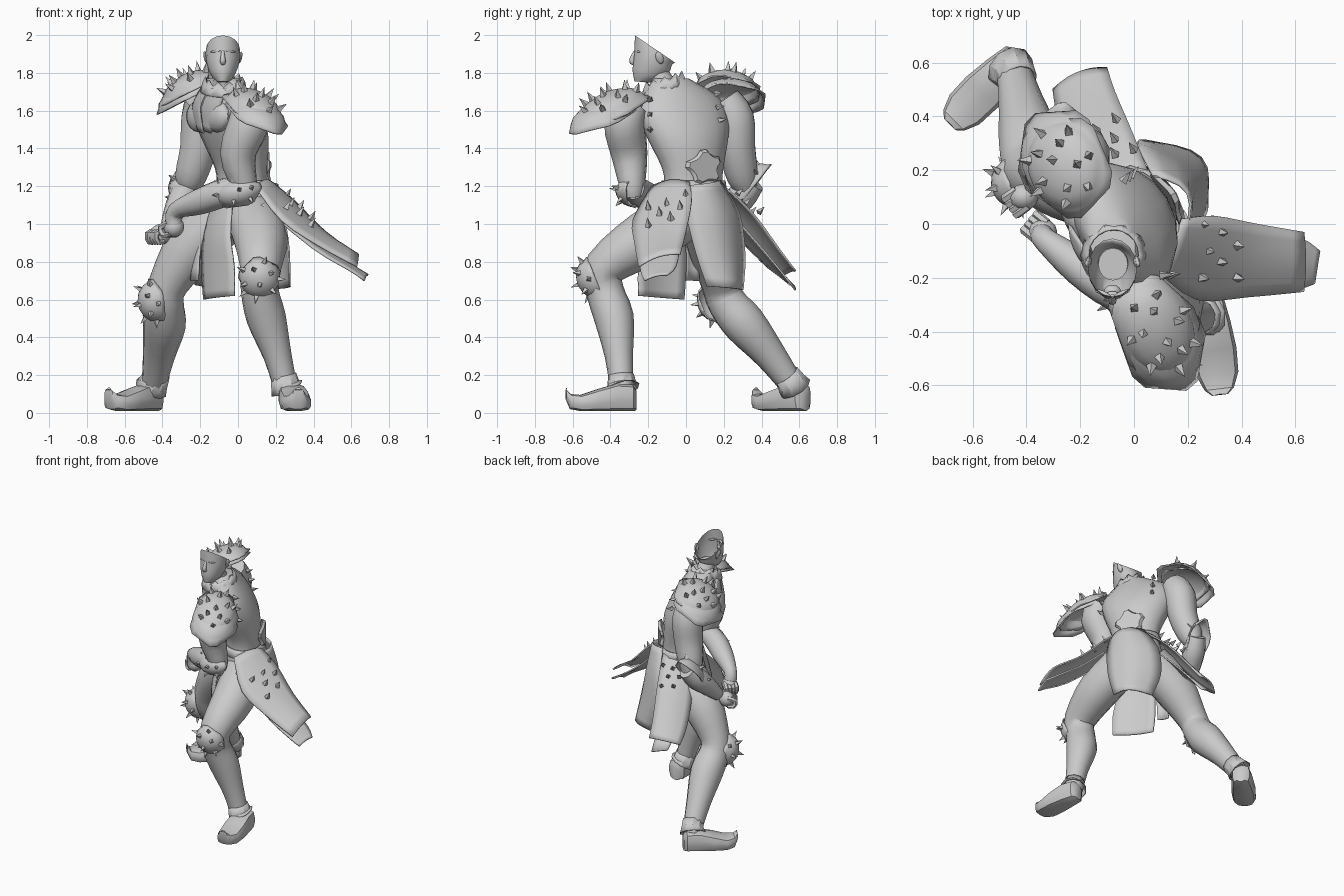
import bpy, bmesh, math, random
from mathutils import Vector as V, Matrix

if "Cube" in bpy.data.objects:
    bpy.data.objects.remove(bpy.data.objects["Cube"])

random.seed(4)
grey = bpy.data.materials.new("plain grey")
grey.diffuse_color = (0.6, 0.6, 0.6, 1)
grey.use_nodes = True
grey.node_tree.nodes["Principled BSDF"].inputs["Base Color"].default_value = grey.diffuse_color
spike_list = []                                   # (base, direction, length)


def finish(name, bm, angle=50, thick=0):
    bmesh.ops.recalc_face_normals(bm, faces=bm.faces)
    me = bpy.data.meshes.new(name)
    bm.to_mesh(me)
    bm.free()
    ob = bpy.data.objects.new(name, me)
    bpy.context.collection.objects.link(ob)
    me.materials.append(grey)
    bpy.ops.object.select_all(action='DESELECT')
    bpy.context.view_layer.objects.active = ob
    ob.select_set(True)
    bpy.ops.object.shade_smooth_by_angle(angle=math.radians(angle))
    if thick:
        m = ob.modifiers.new("thickness", 'SOLIDIFY')
        m.thickness, m.offset = thick, 0
    return ob


def loft(name, rings, caps=(True, True), closed=True, **kw):
    bm = bmesh.new()
    rows = [[bm.verts.new(p) for p in r] for r in rings]
    n = len(rows[0])
    for a, b in zip(rows, rows[1:]):
        for i in range(n if closed else n - 1):
            j = (i + 1) % n
            bm.faces.new((a[i], a[j], b[j], b[i]))
    if caps[0] and closed:
        bm.faces.new(rows[0])
    if caps[1] and closed:
        bm.faces.new(rows[-1])
    return finish(name, bm, **kw)


def spline(pts, steps=3):
    """Catmull-Rom through tuples of any size."""
    ps = [pts[0]] + list(pts) + [pts[-1]]
    out = []
    for k in range(1, len(ps) - 2):
        a, b, c, d = ps[k - 1:k + 3]
        for s in range(steps):
            t = s / steps
            out.append(tuple(0.5 * (2 * q + (r - p) * t + (2 * p - 5 * q + 4 * r - w) * t * t
                                    + (3 * q - p - 3 * r + w) * t ** 3)
                             for p, q, r, w in zip(a, b, c, d)))
    return out + [tuple(pts[-1])]


def limb(name, pts, n=12, steps=3, caps=(True, True), **kw):
    ps = spline(pts, steps)
    rings = []
    u = V((1, 0.2, 0.1))
    for k, p in enumerate(ps):
        t = V(ps[min(k + 1, len(ps) - 1)][:3]) - V(ps[max(k - 1, 0)][:3])
        t.normalize()
        u = (u - t * u.dot(t)).normalized()
        v = t.cross(u)
        rings.append([V(p[:3]) + (u * math.cos(a) + v * math.sin(a)) * p[3]
                      for a in (2 * math.pi * i / n for i in range(n))])
    return loft(name, rings, caps, **kw)


def stack(name, rows, axis, n=16, steps=3, caps=(True, True), **kw):
    """Horizontal ellipse rings: cx, cy, cz, half width, half depth, slope along y."""
    u = V((axis[0], axis[1], 0)).normalized()
    v = V((-u.y, u.x, 0))
    rings = []
    for cx, cy, cz, rx, ry, sl in spline(rows, steps):
        ring = []
        for i in range(n):
            a = 2 * math.pi * i / n
            d = u * math.cos(a) * rx + v * math.sin(a) * ry
            ring.append(V((cx, cy, cz + sl * d.y)) + d)
        rings.append(ring)
    return loft(name, rings, caps, **kw)


def dome(name, c, L, W, size, flare=1.15, drop=0.2, spikes=(), length=0.05, n=20):
    L, W = V(L).normalized(), V(W)
    W = (W - L * W.dot(L)).normalized()
    N = L.cross(W)
    M = Matrix((L * size[0], W * size[1], N * size[2])).transposed()
    rings = []
    for ph in (0.1, 0.45, 0.8, 1.15, 1.5):
        rings.append([V(c) + M @ V((math.sin(ph) * math.cos(a), math.sin(ph) * math.sin(a), math.cos(ph)))
                      for a in (2 * math.pi * i / n for i in range(n))])
    rings.append([V(c) + M @ V((f * math.cos(a), f * math.sin(a), -drop))
                  for a, f in ((2 * math.pi * i / n, flare + 0.06 * (-1) ** (i // 2)) for i in range(n))])
    for ph, th in spikes:
        d = V((math.sin(ph) * math.cos(th), math.sin(ph) * math.sin(th), math.cos(ph)))
        p = M @ d
        nrm = L * (d.x / size[0]) + W * (d.y / size[1]) + N * (d.z / size[2])
        spike_list.append((V(c) + p, nrm.normalized(), length))
    return loft(name, rings, (True, False), angle=40, thick=0.008)


def panel(name, rows, bulge=0.03, out=(0, 0, 1), thick=0.01, cols=6):
    """Cloth strip; each row is left point + right point."""
    rings = []
    for r in spline(rows, 3):
        a, b = V(r[:3]), V(r[3:])
        rings.append([a.lerp(b, i / cols) + V(out) * bulge * math.sin(math.pi * i / cols)
                      for i in range(cols + 1)])
    return loft(name, rings, closed=False, thick=thick)


def blob(name, c, size, rot=(0, 0, 0), seg=12):
    bm = bmesh.new()
    turn = Matrix.Rotation(rot[2], 4, 'Z') @ Matrix.Rotation(rot[1], 4, 'Y') @ Matrix.Rotation(rot[0], 4, 'X')
    bmesh.ops.create_uvsphere(bm, u_segments=seg, v_segments=8, radius=1,
                              matrix=Matrix.Translation(c) @ turn @ Matrix.Diagonal((*size, 1)))
    return finish(name, bm)


# legs
limb("front_leg", [(.07, -.01, 1.05, .14), (.12, -.22, .92, .145), (.12, -.43, .77, .11), (.115, -.43, .65, .1),
                   (.15, -.38, .5, .105), (.21, -.355, .3, .075), (.255, -.34, .12, .062)])
limb("back_leg", [(-.06, .1, 1.05, .14), (-.24, .15, .88, .145), (-.37, .185, .68, .105), (-.39, .22, .58, .105),
                  (-.39, .31, .47, .115), (-.42, .45, .3, .085), (-.45, .58, .12, .062)])


# curled-toe boots with flared cuffs
def boot(name, heel, yaw, cuff):
    d = V((math.cos(yaw), math.sin(yaw), 0))
    s = V((-d.y, d.x, 0))
    rings = []
    for t, half, lo, hi in ((-.005, .03, .012, .12), (.015, .058, .01, .15), (.1, .072, .01, .155), (.2, .082, .01, .125),
                            (.29, .078, .01, .095), (.345, .055, .02, .1), (.368, .03, .07, .125), (.365, .008, .125, .135)):
        ring = []
        for i in range(12):
            a = 2 * math.pi * (i + .5) / 12
            z = (lo + hi) / 2 + max(-.5, min(.5, .58 * math.sin(a))) * (hi - lo)
            ring.append(V((*heel, z)) + d * t + s * half * max(-1, min(1, 1.2 * math.cos(a))))
        rings.append(ring)
    loft(name, rings, angle=40)
    limb(name + "_cuff", cuff, steps=1, n=10, caps=(False, False), thick=.006, angle=30)


boot("front_boot", (.275, -.27), math.radians(-83), [(.26, -.335, .13, .09), (.25, -.34, .15, .075), (.24, -.345, .2, .066)])
boot("back_boot", (-.425, .63), math.radians(-135), [(-.46, .578, .13, .088), (-.445, .56, .16, .075), (-.43, .53, .2, .07)])

# spiked knee guards
ring5 = [(0, 0)] + [(.85, .4 + i * 1.2566) for i in range(5)] + [(1.35, 1.0 + i * 1.2566) for i in range(5)]
dome("front_knee_guard", (.115, -.495, .71), (0, -.4, 1), (-1, 0, 0), (.105, .1, .08), 1.05, .2, ring5, .05)
dome("back_knee_guard", (-.445, .15, .59), (-.15, -.25, 1), (-.4, .85, 0), (.105, .09, .08), 1.05, .2, ring5, .05)

# trunk
ax = (.51, -.86)
stack("torso", [(.03, .05, 1.0, .16, .11, 0), (.03, .05, 1.1, .19, .14, 0), (.02, .04, 1.2, .165, .12, 0), (.015, .035, 1.3, .175, .125, 0),
                (-.015, .01, 1.45, .23, .155, 0), (-.055, -.015, 1.58, .265, .15, 0), (-.075, -.03, 1.68, .215, .115, 0),
                (-.078, -.08, 1.77, .1, .08, 0)], ax)
stack("belt", [(.03, .04, 1.17, .19, .145, 0), (.025, .04, 1.2, .18, .137, 0), (.02, .04, 1.23, .176, .13, 0)], ax,
      steps=1, caps=(False, False), thick=.008)
blob("left_pectoral", (-.11, -.155, 1.57), (.11, .05, .085), (0, 0, -1.03))
blob("right_pectoral", (-.205, .01, 1.57), (.11, .05, .085), (0, 0, -1.03))
# back buckle plate with a lobed outline
bu, bw = V((.51, -.86, 0)), V((.86, .51, 0))
loft("back_buckle", [[V((.025, .04, 1.3)) + bw * (dist - .03 * math.cos(a) ** 2) + bu * .1 * r * math.cos(a) * f + V((0, 0, .085 * r * math.sin(a) * f))
                      for a, f in ((2 * math.pi * i / 20, 1 + .12 * (-1) ** (i // 2)) for i in range(20))] for dist, r in ((.13, 1), (.15, .85))], angle=30)

# arms and fists
limb("left_upper_arm", [(.05, -.28, 1.63, .09), (.06, -.325, 1.54, .11), (.0, -.3, 1.37, .097), (.035, -.285, 1.2, .068), (.04, -.28, 1.14, .05)])
limb("left_forearm", [(.06, -.28, 1.19, .06), (-.06, -.25, 1.17, .075), (-.2, -.16, 1.12, .07), (-.33, -.06, 1.07, .045), (-.34, -.04, 1.0, .045)])
limb("right_upper_arm", [(-.19, .2, 1.66, .09), (-.195, .255, 1.56, .108), (-.21, .27, 1.4, .1), (-.25, .3, 1.25, .085), (-.26, .33, 1.17, .05)])
limb("right_forearm", [(-.26, .36, 1.22, .06), (-.29, .29, 1.14, .078), (-.33, .21, 1.06, .065), (-.37, .14, .98, .043)])
for nm, c, d in (("left", V((-.34, -.03, .985)), V((-.55, .45, -.3))), ("right", V((-.41, .1, .945)), V((-.7, -.5, -.3)))):
    blob(nm + "_palm", c, (.055, .05, .055))
    d.normalize()
    s = d.cross(V((0, 0, 1))).normalized()
    up = s.cross(d)
    for k in range(4):
        b = c + s * (k - 1.5) * .024 + up * .02
        limb(nm + "_finger_%d" % k, [(*b, .017), (*(b + d * .055), .018), (*(b + d * .055 - up * .045), .016), (*(b + d * .015 - up * .055), .012)], 6, 2)

# elbow bracers
arm_sp = [(.3, 0), (.8, 1.5), (.8, 4.6), (.9, 0), (.9, 3.1), (1.2, 2.3), (1.2, 5.4)]
dome("left_bracer", (.0, -.285, 1.165), (.93, -.3, .22), (.1, .1, 1), (.12, .07, .08), 1.05, .1, arm_sp, .045)
dome("right_bracer", (-.28, .345, 1.19), (.16, .6, .78), (-.95, .1, .1), (.15, .08, .08), 1.05, .1, arm_sp, .05)

# layered spiked shoulder guards
sp = [(.15, 0)] + [(.55, .5 + i * 1.2566) for i in range(5)] + [(.95, i * .8976) for i in range(7)]
for nm, c, L, W, s, o in (("left", (.085, -.39, 1.61), (.41, -.82, -.38), (.85, .42, -.15), (.19, .135, .085), (.02, -.045, -.03)),
                          ("right", (-.25, .215, 1.71), (-.49, .85, -.25), (.8, .45, .4), (.17, .15, .085), (-.025, .025, -.035))):
    W2 = W if V(L).cross(V(W)).z > 0 else tuple(-V(W))
    dome(nm + "_shoulder_guard", c, L, W2, s, 1.12, .1, sp, .06)
    dome(nm + "_shoulder_lower_plate", V(c) + V(o), L, W2, (s[0] * 1.0, s[1] * 1.02, s[2] * .8), 1.13, .25)

# head, open at the sloping hairline
stack("neck", [(-.07, -.09, 1.68, .085, .085, 0), (-.075, -.12, 1.75, .062, .068, 0), (-.078, -.15, 1.81, .055, .06, 0)], (1, 0))
stack("head", [(-.08, -.235, 1.752, .03, .038, -.1), (-.08, -.21, 1.785, .06, .072, -.3), (-.08, -.185, 1.83, .08, .095, -.3),
               (-.08, -.175, 1.87, .089, .1, -.3), (-.08, -.167, 1.905, .091, .105, -.5), (-.08, -.162, 1.925, .09, .108, -.68)],
      (1, 0), caps=(True, False))
limb("nose", [(-.08, -.268, 1.915, .008), (-.08, -.284, 1.88, .013), (-.08, -.284, 1.858, .016), (-.08, -.268, 1.85, .01)], 8, 2)
blob("mouth", (-.08, -.262, 1.815), (.026, .012, .009))
blob("chin", (-.08, -.25, 1.778), (.032, .024, .024))
for s in (-1, 1):
    blob("brow_%d" % s, (-.08 + s * .036, -.257, 1.915), (.034, .009, .007), (0, s * .15, s * .4), 8)
    blob("ear_%d" % s, (-.08 + s * .09, -.14, 1.88), (.011, .02, .035), (.3, s * .25, 0), 8)

# jagged collar and chest lapels
n = 20
loft("collar", [[V((-.075 + r * math.cos(a), -.115 + r * math.sin(a), z + .014 * (k > 0) * (-1) ** i + .03 * math.sin(a)))
                 for i, a in ((i, 2 * math.pi * i / n) for i in range(n))] for k, (r, z) in enumerate(((.12, 1.7), (.11, 1.735), (.095, 1.765)))],
     (False, False), thick=.008, angle=30)
panel("left_lapel", [(-.14, -.2, 1.72, -.06, -.22, 1.72), (-.19, -.15, 1.62, -.1, -.21, 1.6), (-.18, -.11, 1.5, -.14, -.14, 1.48)], .01, (-.86, -.5, 0))
panel("right_lapel", [(-.19, -.08, 1.72, -.15, -.17, 1.72), (-.24, .0, 1.62, -.2, -.13, 1.62), (-.21, -.03, 1.5, -.18, -.1, 1.48)], .01, (-.86, -.5, 0))

# waist cloths
panel("left_hip_cloth", [(.09, -.18, 1.2, .18, .02, 1.22), (.23, -.28, 1.02, .3, .03, 1.12), (.42, -.27, .89, .46, -.0, .96), (.63, -.25, .775, .63, -.03, .84)], .025, (.3, 0, .9))
panel("left_hip_underlayer", [(.12, -.2, 1.1, .2, -.03, 1.12), (.4, -.24, .87, .42, -.03, .92), (.6, -.24, .75, .61, -.05, .78), (.67, -.22, .7, .69, -.1, .73)], .01)
panel("back_cloth", [(.19, -.03, 1.2, .07, .18, 1.23), (.24, .0, 1.05, .02, .28, 1.06), (.27, .05, .85, .02, .31, .84), (.27, .11, .67, .09, .3, .65)], .08, (.86, .5, 0))
panel("right_hip_cloth", [(.05, .2, 1.2, -.12, .12, 1.18), (-.01, .35, 1.06, -.22, .24, 1.0), (-.07, .49, .87, -.28, .39, .81), (-.1, .58, .75, -.3, .5, .72)], .03, (-.4, .7, .5))
panel("right_hip_underlayer", [(.0, .2, 1.1, -.14, .14, 1.08), (-.08, .42, .85, -.22, .35, .85), (-.12, .58, .65, -.23, .55, .68)], .01, (-.4, .7, .5))
panel("front_cloth", [(-.12, .02, 1.18, -.02, -.15, 1.18), (-.18, .0, .95, -.04, -.22, .95), (-.19, -.0, .76, -.02, -.25, .77), (-.18, -.01, .6, -.02, -.25, .62)], .02, (-.86, -.5, 0))
panel("front_side_strip_right", [(-.12, .08, 1.18, -.13, .0, 1.18), (-.21, .07, .95, -.19, .0, .95), (-.25, .07, .7, -.21, .0, .7)], .01, (-.86, -.5, 0))

# spikes on the hip cloths and upper back
for u, v in ((.0, -.2), (.02, -.1), (.0, .0), (.07, -.14), (.07, -.03), (.13, -.2), (.13, -.08)):
    spike_list.append((V((.255 + u, v, 1.115 - u * .72 + .3 * (v + .1))), V((.5, -.1, .85)), .055))
    spike_list.append((V((-.06 - .5 * u - (v + .1) * .6, .24 + .86 * u - (v + .1) * .35, 1.16 - u * .75)), V((-.4, .6, .6)), .05))
for k in range(3):
    spike_list.append((V((.1 + .015 * k, -.19, 1.66 - .08 * k)), V((.9, .1, .1)), .05))
    spike_list.append((V((-.04 + .015 * k, .16 + .01 * k, 1.69 - .07 * k)), V((.6, .75, .1)), .05))
bm = bmesh.new()
for p, d, ln in spike_list:
    q = d.to_track_quat('Z', 'Y').to_matrix().to_4x4() @ Matrix.Rotation(random.random() * 3, 4, 'Z')
    bmesh.ops.create_cone(bm, cap_ends=True, segments=4, radius1=ln * .36, radius2=0, depth=ln,
                          matrix=Matrix.Translation(p + d.normalized() * ln * .42) @ q)
finish("spikes", bm, 20)
